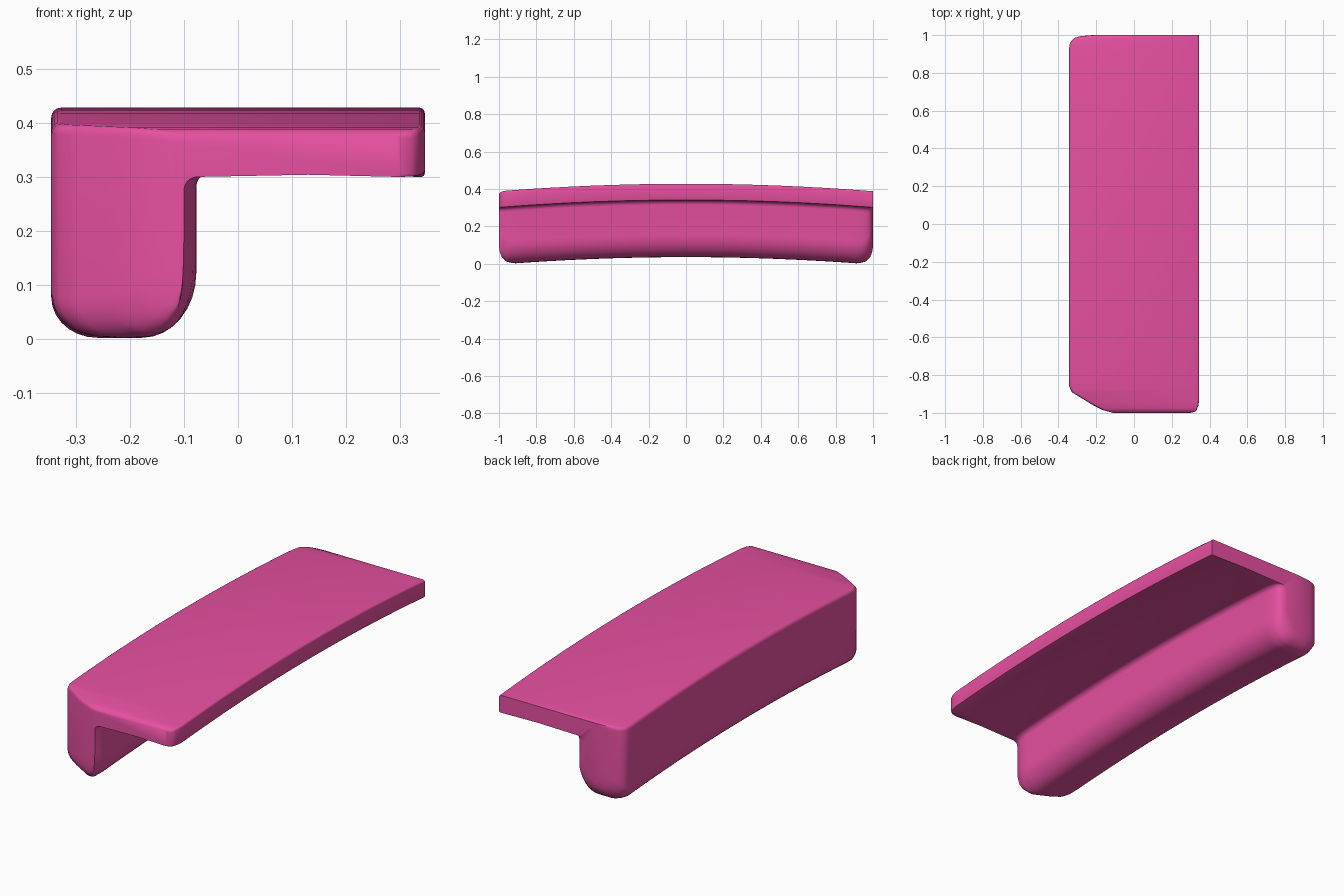
import bpy, bmesh, math

if "Cube" in bpy.data.objects:
    bpy.data.objects.remove(bpy.data.objects["Cube"])


def interp(table, y):
    """Linear lookup in a list of (y, value) pairs."""
    if y <= table[0][0]:
        return table[0][1]
    for (y0, v0), (y1, v1) in zip(table, table[1:]):
        if y <= y1:
            return v0 + (v1 - v0) * (y - y0) / (y1 - y0)
    return table[-1][1]


# Plan outline of each side, and how the leg bottom curls up at the ends
LEFT = [(-1, -.11), (-.985, -.165), (-.96, -.215), (-.93, -.265), (-.89, -.33),
        (-.86, -.343), (-.82, -.345), (.92, -.345), (.965, -.338), (.985, -.315),
        (.995, -.28), (1, -.22)]
RIGHT = [(-1, .30), (-.995, .32), (-.985, .332), (-.96, .341), (-.93, .345), (1, .345)]
LEG_IN = [(-1, -.10), (-.985, -.093), (-.96, -.083), (-.92, -.077),
          (.92, -.077), (.965, -.083), (.985, -.093), (.995, -.11), (1, -.13)]
LIFT = [(0, 0), (.92, 0), (.96, .013), (.985, .04), (.995, .065), (1, .095)]
TOP_DROP = [(-1, .012), (-.985, .002), (-.96, 0)]


def arc(cx, cz, rx, rz, start, end, n):
    """Points along an elliptical arc, angles in degrees."""
    return [(cx + rx * math.cos(math.radians(start + (end - start) * i / n)),
             cz + rz * math.sin(math.radians(start + (end - start) * i / n)))
            for i in range(n + 1)]


def section(y):
    """L-shaped cross-section: thin slab with a deep rounded leg."""
    left, right, leg = interp(LEFT, y), interp(RIGHT, y), interp(LEG_IN, y)
    bottom = -.004 + interp(LIFT, abs(y))
    top = .388 - interp(TOP_DROP, y)
    w = max(leg - left, .01)
    rl, rr = min(.085, w * .45), min(.10, w * .5)
    pts = arc(left + .018, top - .018, .018, .018, 180, 90, 4)
    pts += arc(right - .01, top - .01, .01, .01, 90, 0, 3)
    pts += arc(right - .006, .306, .006, .006, 0, -90, 2)
    pts += [(.13, .304)]
    pts += arc(leg + .025, .275, .025, .025, 90, 180, 5)
    pts += arc(leg - rr, bottom + .12, rr, .12, 0, -90, 8)
    pts += arc(left + rl, bottom + .075, rl, .075, -90, -180, 7)
    bow = .04 * (1 - y * y)
    return [(x, y, z + bow) for x, z in pts]


# Stations along the length, denser near the rounded ends
ends = [1, .995, .985, .975, .96, .945, .93, .91, .89, .875, .86, .84, .82]
stations = [-e for e in ends] + [-.75 + .125 * i for i in range(13)] + ends[::-1]

# Loft the arched body and close both ends
bm = bmesh.new()
rings = [[bm.verts.new(p) for p in section(y)] for y in stations]
for a, b in zip(rings, rings[1:]):
    for i in range(len(a)):
        j = (i + 1) % len(a)
        bm.faces.new((a[i], a[j], b[j], b[i]))
bm.faces.new(rings[0])
bm.faces.new(rings[-1][::-1])
bmesh.ops.recalc_face_normals(bm, faces=bm.faces)
mesh = bpy.data.meshes.new("arched_ledge")
bm.to_mesh(mesh)
bm.free()
body = bpy.data.objects.new("arched_ledge", mesh)
bpy.context.collection.objects.link(body)

# Pink material
pink = bpy.data.materials.new("pink")
pink.diffuse_color = (0.80, 0.08, 0.36, 1)
pink.use_nodes = True
pink.node_tree.nodes["Principled BSDF"].inputs["Base Color"].default_value = pink.diffuse_color
mesh.materials.append(pink)

# Smooth shading with sharp edges kept
bpy.context.view_layer.objects.active = body
body.select_set(True)
bpy.ops.object.shade_smooth_by_angle(angle=math.radians(40))
